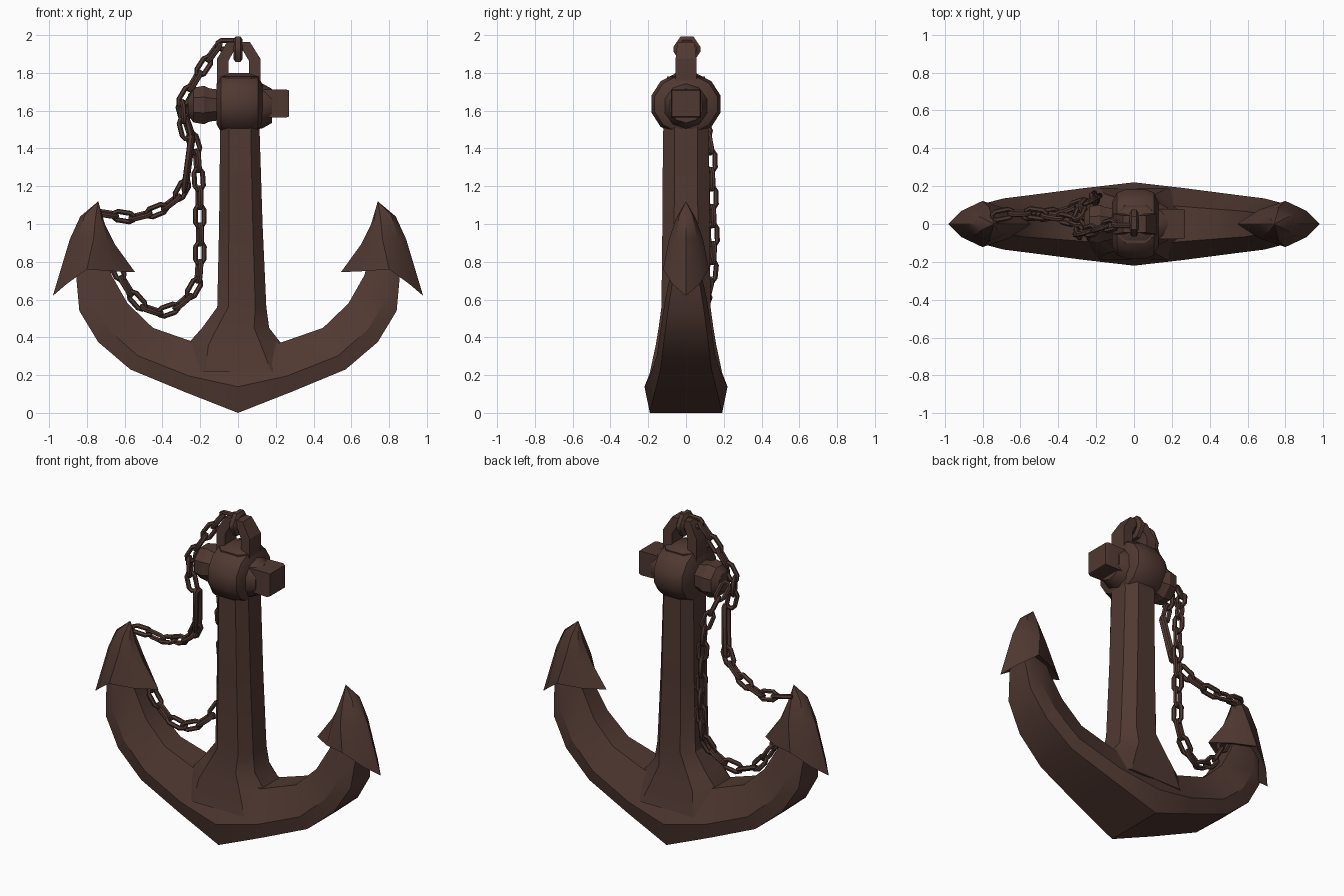
import bpy, bmesh, math
from mathutils import Vector

if "Cube" in bpy.data.objects:
    bpy.data.objects.remove(bpy.data.objects["Cube"])

iron = bpy.data.materials.new("dark rusty brown")
iron.diffuse_color = (0.080, 0.040, 0.031, 1)
iron.use_nodes = True
iron.node_tree.nodes["Principled BSDF"].inputs["Base Color"].default_value = iron.diffuse_color


def finish(name, bm, angle=32):
    bmesh.ops.recalc_face_normals(bm, faces=bm.faces)
    me = bpy.data.meshes.new(name)
    bm.to_mesh(me)
    bm.free()
    ob = bpy.data.objects.new(name, me)
    bpy.context.collection.objects.link(ob)
    me.materials.append(iron)
    bpy.ops.object.select_all(action='DESELECT')
    ob.select_set(True)
    bpy.context.view_layer.objects.active = ob
    bpy.ops.object.shade_smooth_by_angle(angle=math.radians(angle))
    return ob


def loft(bm, rings, closed=False):
    """Skin a list of equal-length point rings; cap the ends unless closed."""
    vs = [[bm.verts.new(p) for p in r] for r in rings]
    n = len(vs[0])
    for i in range(len(vs) - (0 if closed else 1)):
        a, b = vs[i], vs[(i + 1) % len(vs)]
        for k in range(n):
            bm.faces.new((a[k], a[(k + 1) % n], b[(k + 1) % n], b[k]))
    if not closed:
        bm.faces.new(vs[0])
        bm.faces.new(vs[-1])
    return vs


# arms: one crown-to-crown sweep, (outer x, z, inner x, z, half width)
half = [(0.28, 0.11, 0.22, 0.37, 0.19), (0.57, 0.23, 0.45, 0.45, 0.155),
        (0.74, 0.375, 0.585, 0.58, 0.135), (0.84, 0.54, 0.67, 0.73, 0.11),
        (0.86, 0.76, 0.70, 0.86, 0.07)]
stations = [(-a, b, -c, d, w) for a, b, c, d, w in reversed(half)]
stations += [(0, 0, 0, 0.42, 0.22)] + half
rings = []
for ox, oz, ix, iz, w in stations:
    sec = [(-0.87, 0), (0.87, 0), (1, 0.33), (0.5, 1), (-0.5, 1), (-1, 0.33)]
    rings.append([(ox + (ix - ox) * t, y * w, oz + (iz - oz) * t) for y, t in sec])
bm = bmesh.new()
loft(bm, rings)
finish("arms", bm)

# shank: chamfered column flaring into the crown (z, left, right, half y)
rings = []
for z, l, r, hy in [(0.22, -0.32, 0.32, 0.19), (0.36, -0.27, 0.235, 0.16),
                    (0.45, -0.19, 0.165, 0.145), (0.56, -0.11, 0.15, 0.13),
                    (1.0, -0.10, 0.13, 0.125), (1.47, -0.095, 0.115, 0.122),
                    (1.78, -0.095, 0.115, 0.10)]:
    cx, hx = (l + r) / 2, (r - l) / 2
    oct_ = [(1, .5), (.55, 1), (-.55, 1), (-1, .5), (-1, -.5), (-.55, -1), (.55, -1), (1, -.5)]
    rings.append([(cx + a * hx, b * hy, z) for a, b in oct_])
bm = bmesh.new()
loft(bm, rings)
finish("shank", bm)


def turned(name, profile, n, zc=1.63, zs=1.0):
    """Turn (x, radius) steps about the x axis."""
    bm = bmesh.new()
    loft(bm, [[(x, r * math.cos((k + .5) * math.tau / n),
                zc + zs * r * math.sin((k + .5) * math.tau / n))
               for k in range(n)] for x, r in profile])
    finish(name, bm)


# head collar and stock ends
turned("head_collar", [(-0.115, 0.12), (-0.09, 0.172), (-0.04, 0.19), (0.06, 0.19),
                       (0.105, 0.172), (0.13, 0.12)], 12, 1.635, 0.9)
turned("stock_flange", [(0.08, 0.125), (0.13, 0.118), (0.18, 0.09)], 10, 1.625)
turned("stock_knob", [(-0.08, 0.085), (-0.15, 0.095), (-0.18, 0.11), (-0.235, 0.10),
                      (-0.265, 0.06)], 8, 1.63)
turned("stock_end", [(0.10, 0.11), (0.255, 0.113), (0.27, 0.105)], 4, 1.638, 0.93)

# flukes: spade-shaped hollow-based points, one ring = outer, outer side, side, inner side, inner
levels = [[(.835, 0, 1.04), (.81, .035, 1.05), (.755, .052, 1.03), (.72, .03, 1.02), (.705, 0, 1.0)],
          [(.89, 0, .92), (.85, .06, .92), (.765, .09, .92), (.69, .055, .91), (.65, 0, .89)],
          [(.98, 0, .62), (.91, .07, .68), (.80, .122, .76), (.66, .075, .75), (.545, 0, .745)]]
for side, s in (("left", -1), ("right", 1)):
    bm = bmesh.new()
    rings = []
    for lv in levels:
        ring = lv + [(x, -y, z) for x, y, z in reversed(lv[1:-1])]
        rings.append([(s * x, y, z) for x, y, z in ring])
    vs = loft(bm, rings)
    bmesh.ops.delete(bm, geom=[f for f in bm.faces if len(f.verts) > 4], context='FACES_ONLY')
    for ring, apex in ((vs[0], (.74, 0, 1.12)), (vs[-1], (.78, 0, .80))):
        top = bm.verts.new((s * apex[0], apex[1], apex[2]))
        for k in range(8):
            bm.faces.new((ring[k], ring[(k + 1) % 8], top))
    finish(side + "_fluke", bm)

# top eye: arched bar
arch = [(-.08, 1.74, -1, 0), (-.08, 1.87, -1, .2), (-.04, 1.94, -.6, .8),
        (.045, 1.94, .6, .8), (.088, 1.87, 1, .2), (.088, 1.74, 1, 0)]
bm = bmesh.new()
loft(bm, [[(x + nx * a * .03, b * (.055 if z < 1.9 else .045), z + nz * a * .03)
           for a, b in ((1, 1), (1, -1), (-1, -1), (-1, 1))] for x, z, nx, nz in arch])
finish("top_eye", bm)


def link(bm, c, d, side, length=0.135, width=0.075, wire=0.0135):
    """Elongated eight-cornered ring, long axis d, flat in the d-side plane."""
    d = d.normalized()
    side = (side - d * side.dot(d)).normalized()
    nrm = d.cross(side)
    hl, hw = length / 2 - wire, width / 2 - wire
    e = hw * 0.75
    path = [(hl, .45 * hw), (hl - e, hw), (e - hl, hw), (-hl, .45 * hw),
            (-hl, -.45 * hw), (e - hl, -hw), (hl - e, -hw), (hl, -.45 * hw)]
    rings = []
    for u, v in path:
        p = c + d * u + side * v
        o = (d * (u - math.copysign(hl - e, u)) * (abs(u) > hl - e) + side * v).normalized()
        rings.append([p + (o * math.cos(t) + nrm * math.sin(t)) * wire
                      for t in [math.tau * (k + .5) / 6 for k in range(6)]])
    loft(bm, rings, closed=True)


def chain(name, pts, pitch=0.1):
    """Links spaced along a polyline, each turned a quarter from the last."""
    pts = [Vector(p) for p in pts]
    total = sum((b - a).length for a, b in zip(pts, pts[1:]))

    def at(s):
        for a, b in zip(pts, pts[1:]):
            l = (b - a).length
            if s <= l:
                return a + (b - a) * (s / l)
            s -= l
        return pts[-1]
    n = round(total / pitch)
    step = total / n
    bm = bmesh.new()
    for i in range(n):
        a, b = at(i * step), at((i + 1) * step)
        d = b - a
        flat = d.cross(Vector((0, 1, 0)))
        turn = math.radians(20 + 90 * (i % 2))
        side = flat.normalized() * math.cos(turn) + Vector((0, 1, 0)) * math.sin(turn)
        link(bm, (a + b) / 2, d, side)
    finish(name, bm, 40)


# shackle link through the eye
bm = bmesh.new()
link(bm, Vector((0, 0.005, 1.925)), Vector((0, 0, 1)), Vector((0, 1, 0)), 0.15, 0.15, 0.025)
finish("shackle_link", bm, 40)

# chain from the eye over the stock
chain("upper_chain", [(-.01, 0, 1.95), (-.10, 0, 1.95), (-.18, -.02, 1.84), (-.24, -.04, 1.74),
                      (-.31, -.05, 1.62), (-.27, -.05, 1.46)])
# stretched link, then chain to the left fluke tip
bm = bmesh.new()
link(bm, Vector((-.263, -.02, 1.32)), Vector((.04, -.05, .3)), Vector((.3, 1, 0)), 0.32, 0.06, 0.016)
finish("long_link", bm, 40)
chain("fluke_chain", [(-.275, 0, 1.22), (-.33, .02, 1.12), (-.42, .04, 1.07), (-.55, .06, 1.03),
                      (-.64, .06, 1.045), (-.74, .04, 1.06)])
# hanging loop from the stock to the inside of the left fluke
chain("hanging_chain", [(-.30, .03, 1.64), (-.27, .10, 1.53), (-.22, .13, 1.40), (-.205, .135, 1.2),
                        (-.20, .145, .85), (-.21, .13, .70), (-.28, .10, .58), (-.40, .06, .525),
                        (-.52, .04, .565), (-.60, .03, .68), (-.66, .02, .80)])
